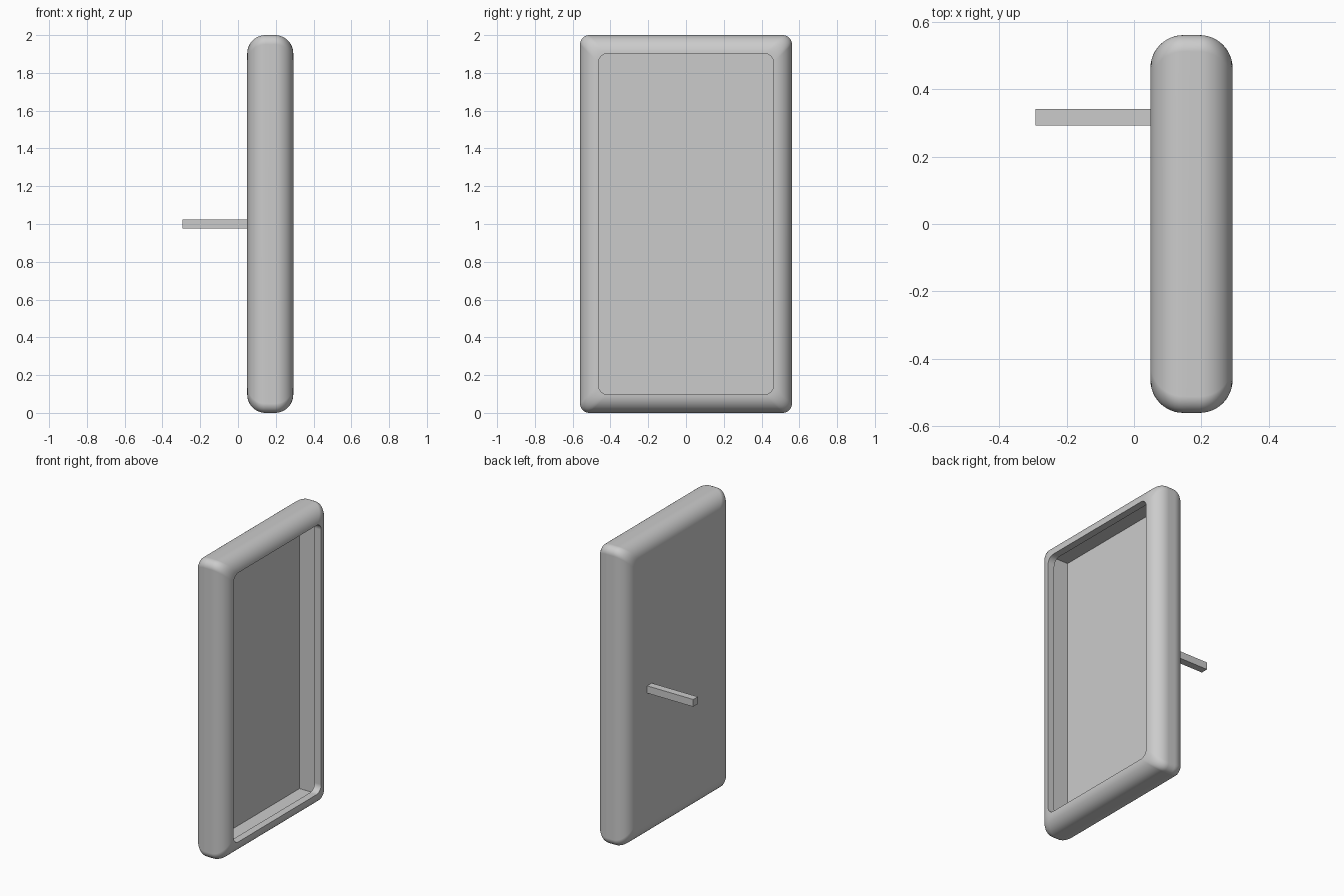
import bpy, bmesh
from math import sin, cos, pi, radians
from mathutils import Vector

old = bpy.data.objects.get("Cube")
if old:
    bpy.data.objects.remove(old, do_unlink=True)

# Every size is a multiple of the wall thickness
U = 2 / 41
X_BACK, X_FRONT = U, 6 * U
HALF_Y, HALF_Z = 11.5 * U, 1.0
FILLET, CORNER, WALL = 2 * U, U, U
SEGS = 12

grey = bpy.data.materials.new("plain grey")
grey.use_nodes = True
colour = (0.6, 0.6, 0.6, 1)
grey.diffuse_color = colour
grey.node_tree.nodes["Principled BSDF"].inputs["Base Color"].default_value = colour


def finish(bm, name):
    bmesh.ops.recalc_face_normals(bm, faces=bm.faces[:])
    mesh = bpy.data.meshes.new(name)
    bm.to_mesh(mesh)
    bm.free()
    mesh.materials.append(grey)
    obj = bpy.data.objects.new(name, mesh)
    bpy.context.collection.objects.link(obj)
    return obj


def ring(bm, x, inset, radius, steps=8):
    """Rounded rectangle of vertices in the plane at x."""
    verts = []
    for q, (sy, sz) in enumerate([(1, 1), (-1, 1), (-1, -1), (1, -1)]):
        cy = sy * (HALF_Y - inset - radius)
        cz = sz * (HALF_Z - inset - radius) + HALF_Z
        for i in range(steps + 1):
            a = (q + i / steps) * pi / 2
            verts.append(bm.verts.new((x, cy + radius * cos(a), cz + radius * sin(a))))
    return verts


# Tray: filleted outside, turned over a lip into a wider, square-cornered recess
angles = [i / SEGS * pi / 2 for i in range(SEGS + 1)]
arc = [(FILLET * (1 - cos(a)), FILLET * (1 - sin(a))) for a in angles]
stations = [(X_BACK, FILLET + 0.01, CORNER)]
stations += [(X_BACK + depth, inset, CORNER) for depth, inset in arc]
stations += [(X_FRONT - depth, inset, CORNER) for depth, inset in reversed(arc)]
stations += [
    (X_FRONT - WALL, FILLET, CORNER),
    (X_FRONT - WALL, WALL, 0.001),
    (X_BACK + WALL, WALL, 0.001),
]

bm = bmesh.new()
rings = [ring(bm, *s) for s in stations]
for a, b in zip(rings, rings[1:]):
    n = len(a)
    for i in range(n):
        j = (i + 1) % n
        bm.faces.new((a[i], a[j], b[j], b[i]))
bm.faces.new(rings[0])
bm.faces.new(rings[-1])
tray = finish(bm, "tray")

bpy.ops.object.select_all(action="DESELECT")
tray.select_set(True)
bpy.context.view_layer.objects.active = tray
bpy.ops.object.shade_smooth_by_angle(angle=radians(30))
weighted = tray.modifiers.new("even shading", "WEIGHTED_NORMAL")
weighted.keep_sharp = True

# Square handle rod on the closed side
bm = bmesh.new()
low = Vector((-6 * U, 6 * U, HALF_Z - U / 2))
high = Vector((X_BACK, 7 * U, HALF_Z + U / 2))
bmesh.ops.create_cube(bm, size=1)
for v in bm.verts:
    v.co = (low + high) / 2 + v.co * (high - low)
finish(bm, "handle_rod")
